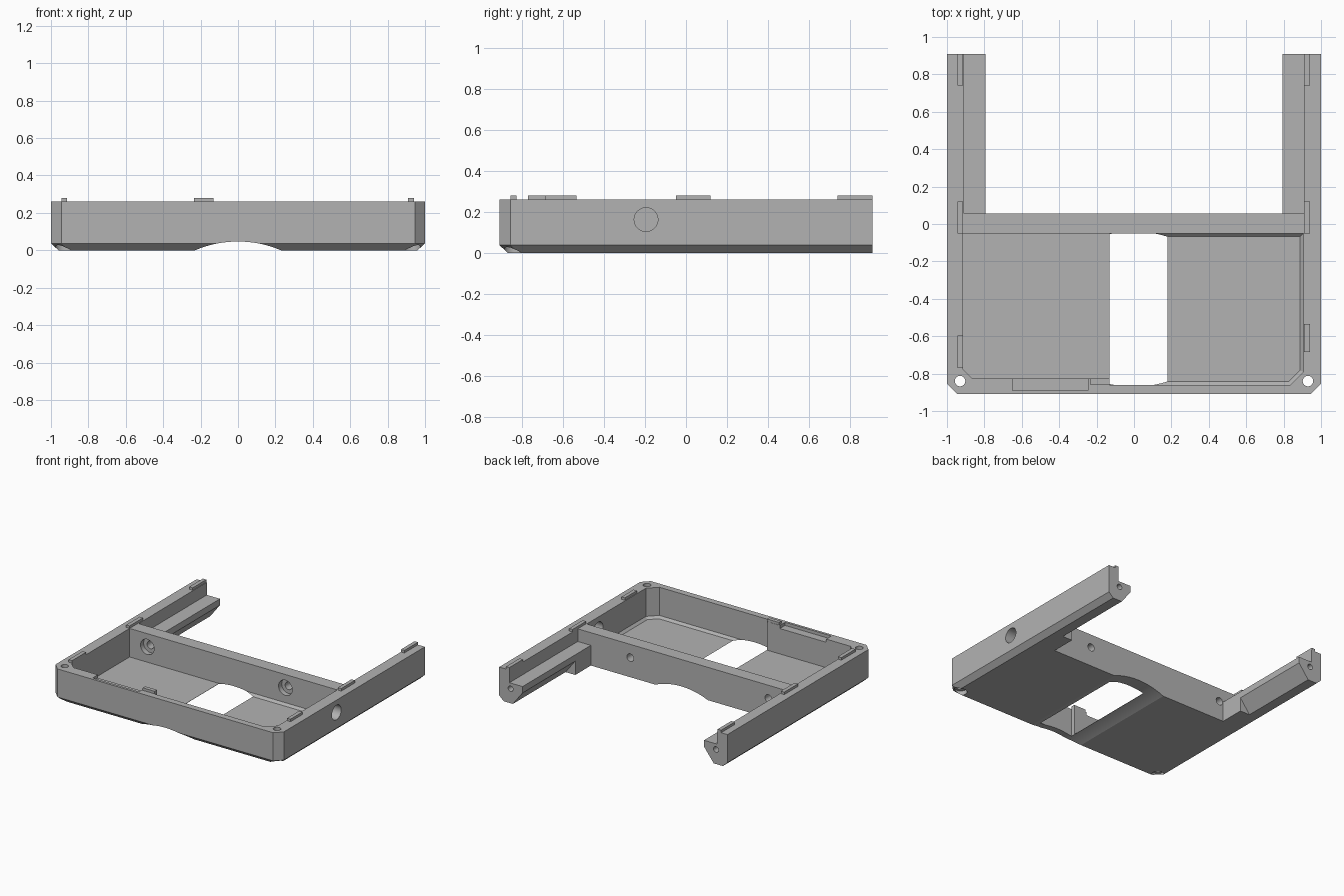
import bpy, bmesh, math

if "Cube" in bpy.data.objects:
    bpy.data.objects.remove(bpy.data.objects["Cube"])

grey = bpy.data.materials.new("dark_grey")
grey.diffuse_color = (0.45, 0.45, 0.45, 1)
grey.use_nodes = True
grey.node_tree.nodes["Principled BSDF"].inputs["Base Color"].default_value = grey.diffuse_color


def loft(name, rings):
    """Closed solid through rings of 3D points."""
    bm = bmesh.new()
    loops = [[bm.verts.new(p) for p in ring] for ring in rings]
    n = len(loops[0])
    for a, b in zip(loops, loops[1:]):
        for i in range(n):
            j = (i + 1) % n
            bm.faces.new((a[i], a[j], b[j], b[i]))
    bm.faces.new(loops[0][::-1])
    bm.faces.new(loops[-1])
    bmesh.ops.recalc_face_normals(bm, faces=bm.faces)
    mesh = bpy.data.meshes.new(name)
    bm.to_mesh(mesh)
    bm.free()
    mesh.materials.append(grey)
    ob = bpy.data.objects.new(name, mesh)
    bpy.context.collection.objects.link(ob)
    return ob


def box(name, x0, x1, y0, y1, z0, z1):
    plan = [(x0, y0), (x1, y0), (x1, y1), (x0, y1)]
    return loft(name, [[(x, y, z) for x, y in plan] for z in (z0, z1)])


def rod(name, axis, center, r, start, end, n=32):
    """Cylinder along an axis; center holds the other two coordinates."""
    rings = []
    for t in (start, end):
        ring = []
        for i in range(n):
            a = 2 * math.pi * i / n
            p = [center[0] + r * math.cos(a), center[1] + r * math.sin(a)]
            p.insert("xyz".index(axis), t)
            ring.append(p)
        rings.append(ring)
    return loft(name, rings)


def combine(target, tool, operation):
    mod = target.modifiers.new(operation, 'BOOLEAN')
    mod.operation, mod.solver, mod.object = operation, 'EXACT', tool
    bpy.context.view_layer.objects.active = target
    bpy.ops.object.modifier_apply(modifier=mod.name)
    bpy.data.objects.remove(tool)


def tray_plan(inset, z):
    s, f, c = 1 - inset, -0.91 + inset, 0.055
    return [(-s, 0.055, z), (-s, f + c, z), (-s + c, f, z),
            (s - c, f, z), (s, f + c, z), (s, 0.055, z)]


# Front tray with chamfered corners and lower edge
tray = loft("tray_frame", [tray_plan(0.04, 0), tray_plan(0, 0.037), tray_plan(0, 0.26)])

# Rear arms with a stepped ledge and an undercut, plus a solid root
arm_profile = [(0.96, 0), (1, 0.037), (1, 0.26), (0.91, 0.26), (0.91, 0.16),
               (0.795, 0.16), (0.795, 0.11), (0.88, 0)]
for s in (-1, 1):
    arm = loft("arm", [[(s * x, y, z) for x, z in arm_profile] for y in (0.0, 0.91)])
    combine(tray, arm, 'UNION')
    x0, x1 = sorted((s * 0.795, s * 0.93))
    combine(tray, box("arm_root", x0, x1, 0.02, 0.25, 0, 0.13), 'UNION')

# Left pocket, shallow floor
left = [(-0.915, -0.05), (-0.915, -0.775), (-0.865, -0.825), (-0.12, -0.825), (-0.12, -0.05)]
combine(tray, loft("left_pocket", [[(x, y, z) for x, y in left] for z in (0.034, 0.4)]), 'DIFFERENCE')


# Right pocket, deeper floor with a chamfered foot
def right_plan(d, z):
    return [(-0.13, -0.05 - d, z), (-0.13, -0.86 + d, z), (0.835 - d * 0.4, -0.86 + d, z),
            (0.905 - d, -0.79 + d * 0.4, z), (0.905 - d, -0.05 - d, z)]


combine(tray, loft("right_pocket", [right_plan(0.018, 0.019), right_plan(0, 0.037),
                                    right_plan(0, 0.4)]), 'DIFFERENCE')

# Arched hollow under the tray, which opens the floor
combine(tray, rod("arch", 'y', (0, 0.047 - 0.586), 0.586, -1.1, 0.3, 128), 'DIFFERENCE')

# Slot in the front rim
combine(tray, box("rim_slot", -0.65, -0.245, -0.89, -0.80, 0.235, 0.4), 'DIFFERENCE')

# Screw holes: front corners (wider below), arm ends, crossbar with counterbore, side port
for s in (-1, 1):
    combine(tray, rod("corner_hole", 'z', (s * 0.93, -0.84), 0.028, -0.1, 0.4), 'DIFFERENCE')
    combine(tray, rod("corner_counterbore", 'z', (s * 0.93, -0.84), 0.046, -0.1, 0.035), 'DIFFERENCE')
    combine(tray, rod("arm_hole", 'y', (s * 0.9, 0.115), 0.022, 0.75, 1.0), 'DIFFERENCE')
for x in (-0.76, 0.45):
    combine(tray, rod("bar_hole", 'y', (x, 0.155), 0.03, -0.1, 0.1), 'DIFFERENCE')
    combine(tray, rod("bar_counterbore", 'y', (x, 0.155), 0.06, -0.1, -0.01), 'DIFFERENCE')
combine(tray, rod("side_port", 'x', (-0.195, 0.162), 0.058, 0.85, 1.1), 'DIFFERENCE')

# Locating tabs on the rim
tabs = [(-0.945, -0.915, 0.74, 0.91), (-0.945, -0.915, -0.05, 0.12),
        (-0.945, -0.915, -0.77, -0.595), (0.91, 0.94, 0.74, 0.91),
        (0.91, 0.94, -0.05, 0.12), (0.91, 0.94, -0.685, -0.535),
        (-0.235, -0.13, -0.857, -0.827)]
for i, t in enumerate(tabs):
    box(f"rim_tab_{i + 1}", *t, 0.26, 0.28)

# Smooth only the rounded surfaces
bpy.ops.object.select_all(action='DESELECT')
tray.select_set(True)
bpy.context.view_layer.objects.active = tray
bpy.ops.object.shade_smooth_by_angle(angle=math.radians(15))
